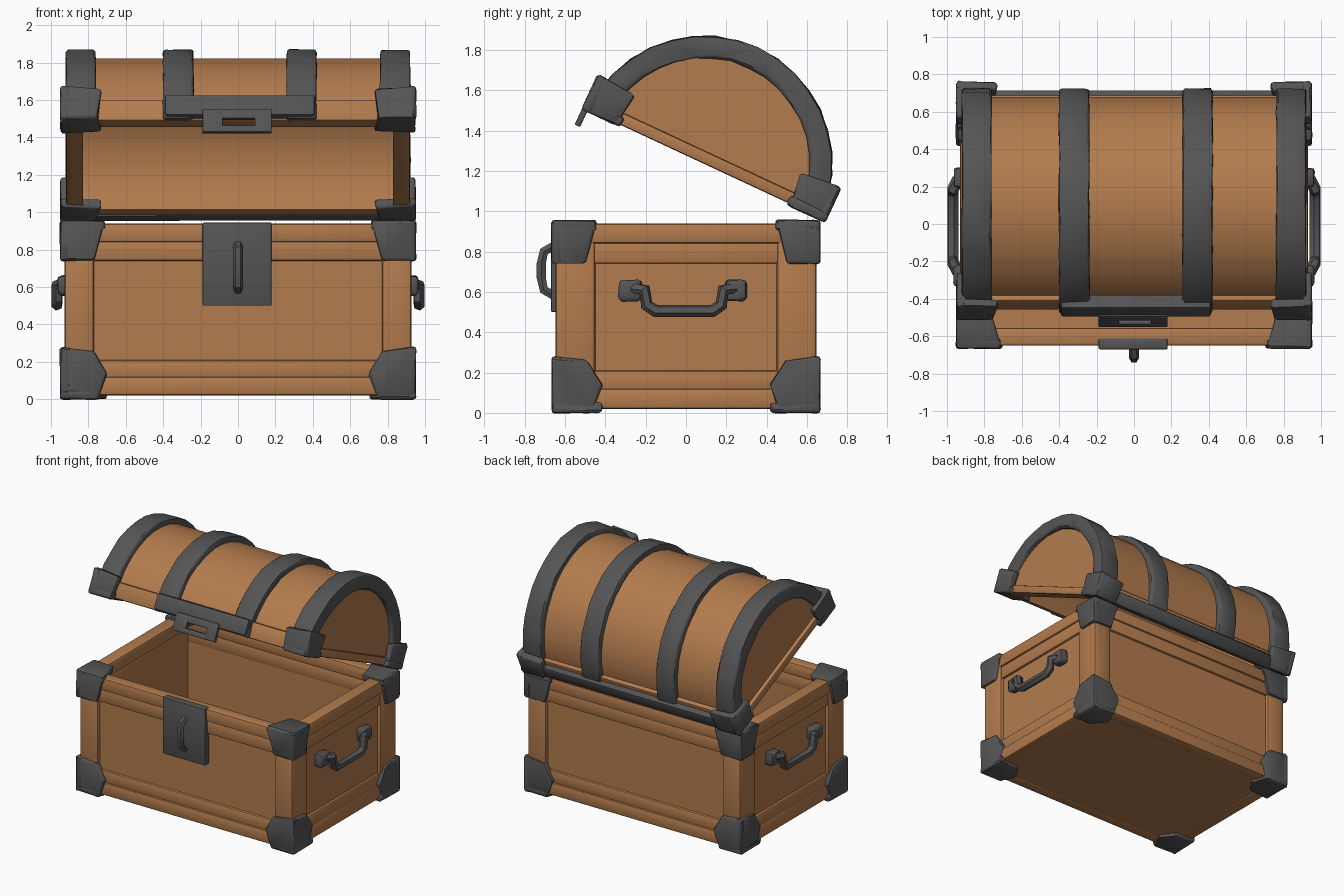
import bpy, bmesh, math, random
from mathutils import Matrix, Vector

random.seed(4)
if "Cube" in bpy.data.objects:
    bpy.data.objects.remove(bpy.data.objects["Cube"])


def material(name, colour):
    m = bpy.data.materials.new(name)
    m.use_nodes = True
    m.diffuse_color = (*colour, 1)
    m.node_tree.nodes["Principled BSDF"].inputs["Base Color"].default_value = (*colour, 1)
    return m


WOOD = material("warm wood", (0.45, 0.20, 0.075))
IRON = material("dark iron", (0.09, 0.09, 0.092))

# The lid is modelled closed, then swung open
LID = Matrix.Translation((0, 0.09, 1.235)) @ Matrix.Rotation(math.radians(-25), 4, 'X')
BASE = Matrix.Identity(4)


def prism(bm, pts, lo, hi, axis=0, bevel=0.0):
    """Extrude a 2D outline along an axis, with rounded edges."""
    part = bmesh.new()
    b, c = [i for i in range(3) if i != axis]
    rings = []
    for level in (lo, hi):
        ring = []
        for p in pts:
            co = Vector((0, 0, 0))
            co[axis], co[b], co[c] = level, p[0], p[1]
            ring.append(part.verts.new(co))
        rings.append(ring)
        part.faces.new(ring)
    n = len(pts)
    for i in range(n):
        j = (i + 1) % n
        part.faces.new((rings[0][i], rings[0][j], rings[1][j], rings[1][i]))
    bmesh.ops.recalc_face_normals(part, faces=part.faces)
    if bevel:
        sharp = [e for e in part.edges if e.calc_face_angle(0) > 0.6]
        bmesh.ops.bevel(part, geom=sharp, offset=bevel, segments=2, profile=0.5,
                        affect='EDGES', clamp_overlap=True)
    tmp = bpy.data.meshes.new("tmp")
    part.to_mesh(tmp)
    part.free()
    bm.from_mesh(tmp)
    bpy.data.meshes.remove(tmp)


def box(bm, x, y, z, bevel=0.012):
    prism(bm, [(y[0], z[0]), (y[1], z[0]), (y[1], z[1]), (y[0], z[1])], *x, 0, bevel)


def half_circle(r, steps=18):
    return [(r * math.cos(math.pi * i / steps), r * math.sin(math.pi * i / steps))
            for i in range(steps + 1)]


def arch(bm, r0, r1, x0, x1, bevel=0.0):
    prism(bm, half_circle(r1) + half_circle(r0)[::-1], x0, x1, 0, bevel)


def frame(bm, x, y, wall_x, wall_y, z, bevel=0.015):
    """Four rails around a rectangle."""
    for s in (-1, 1):
        box(bm, (-x, x), sorted((s * y, s * wall_y)), z, bevel)
        box(bm, sorted((s * x, s * wall_x)), (-y, y), z, bevel)


def corner(bm, point, size, shape, thick=0.05):
    """Three plates wrapped around one outer corner."""
    px, py, pz, dz = point
    origin = (px, py, pz)
    inward = (-math.copysign(1, px), -math.copysign(1, py), dz)
    for a in range(3):
        b, c = [i for i in range(3) if i != a]
        pts = [(origin[b] + inward[b] * size[b] * u, origin[c] + inward[c] * size[c] * v)
               for u, v in shape]
        prism(bm, pts, origin[a], origin[a] + inward[a] * thick, a, 0.014)


def finish(name, bm, mat, place=BASE, wobble=0.0):
    for v in bm.verts:
        v.co += Vector([random.uniform(-wobble, wobble) for _ in range(3)])
    bm.transform(place)
    mesh = bpy.data.meshes.new(name)
    bm.to_mesh(mesh)
    bm.free()
    mesh.materials.append(mat)
    ob = bpy.data.objects.new(name, mesh)
    bpy.context.collection.objects.link(ob)
    smooth(ob)
    return ob


def smooth(ob):
    bpy.ops.object.select_all(action='DESELECT')
    ob.select_set(True)
    bpy.context.view_layer.objects.active = ob
    bpy.ops.object.shade_smooth_by_angle(angle=math.radians(40))


def rod(name, points, radius):
    """Six-sided bent iron bar."""
    cu = bpy.data.curves.new(name, 'CURVE')
    cu.dimensions = '3D'
    cu.bevel_depth = radius
    cu.bevel_resolution = 1
    cu.use_fill_caps = True
    sp = cu.splines.new('POLY')
    sp.points.add(len(points) - 1)
    for p, co in zip(sp.points, points):
        p.co = (*co, 1)
    ob = bpy.data.objects.new(name, cu)
    bpy.context.collection.objects.link(ob)
    cu.materials.append(IRON)
    bpy.ops.object.select_all(action='DESELECT')
    ob.select_set(True)
    bpy.context.view_layer.objects.active = ob
    bpy.ops.object.convert(target='MESH')
    smooth(bpy.context.object)


# Chest body: recessed panels and floor
bm = bmesh.new()
frame(bm, 0.90, 0.62, 0.83, 0.56, (0.04, 0.92), 0)
box(bm, (-0.9, 0.9), (-0.62, 0.62), (0.025, 0.08), 0)
finish("body_panels", bm, WOOD)

# Chest body: stepped rails and corner posts
bm = bmesh.new()
for x, y, z in ((0.93, 0.65, (0.02, 0.12)), (0.918, 0.638, (0.11, 0.21)),
                (0.918, 0.638, (0.74, 0.85)), (0.93, 0.65, (0.84, 0.94))):
    frame(bm, x, y, 0.825, 0.555, z)
for sx in (-1, 1):
    for sy in (-1, 1):
        box(bm, sorted((sx * 0.77, sx * 0.928)), sorted((sy * 0.57, sy * 0.648)), (0.05, 0.9), 0.02)
        box(bm, sorted((sx * 0.85, sx * 0.928)), sorted((sy * 0.45, sy * 0.648)), (0.05, 0.9), 0.02)
finish("body_frame", bm, WOOD)

# Lid: curved shell, end panels and base rails
bm = bmesh.new()
arch(bm, 0.52, 0.59, -0.88, 0.88)
for s in (-1, 1):
    prism(bm, half_circle(0.55), *sorted((s * 0.83, s * 0.89)))
frame(bm, 0.92, 0.605, 0.83, 0.52, (0, 0.06), 0.012)
for s in (-1, 1):
    box(bm, (-0.9, 0.9), sorted((s * 0.54, s * 0.608)), (0.0, 0.12))
finish("lid_wood", bm, WOOD, LID)

# Lid: iron bands
for name, x0, x1, inner in (("end_band_right", -0.92, -0.76, 0.525), ("end_band_left", 0.76, 0.92, 0.525),
                            ("middle_band_right", -0.40, -0.24, 0.57), ("middle_band_left", 0.26, 0.42, 0.57)):
    bm = bmesh.new()
    arch(bm, inner, 0.635, x0, x1, 0.014)
    finish(name, bm, IRON, LID, 0.004)

# Iron corner caps on body and lid
low_shape = [(0, 0), (0.8, 0), (1, 0.5), (0.7, 0.93), (0, 1)]
top_shape = [(0, 0), (1, 0), (0.75, 1), (0, 1)]
lid_shape = [(0, 0), (0.9, 0), (1, 0.9), (0, 1)]
for sx, side in ((-1, "right"), (1, "left")):
    for sy, end in ((-1, "front"), (1, "back")):
        for level, z, dz, size, shape, place in (
                ("bottom", 0, 1, (0.25, 0.25, 0.28), low_shape, BASE),
                ("top", 0.955, -1, (0.24, 0.22, 0.215), top_shape, BASE),
                ("lid", -0.01, 1, (0.22, 0.21, 0.19), lid_shape, LID)):
            bm = bmesh.new()
            corner(bm, (sx * 0.95, sy * 0.665, z, dz), size, shape)
            finish(f"{level}_corner_{end}_{side}", bm, IRON, place, 0.004)

# Lid front strap with slotted hasp
bm = bmesh.new()
box(bm, (-0.39, 0.41), (-0.655, -0.58), (0.01, 0.13))
for x in ((-0.19, -0.08), (0.09, 0.18)):
    box(bm, x, (-0.665, -0.635), (-0.095, 0.04), 0.006)
box(bm, (-0.19, 0.18), (-0.665, -0.635), (-0.095, -0.055), 0.006)
box(bm, (-0.19, 0.18), (-0.665, -0.635), (-0.015, 0.04), 0.006)
finish("hasp", bm, IRON, LID)

# Rear hinge strip
bm = bmesh.new()
box(bm, (-0.9, 0.9), (0.585, 0.65), (-0.01, 0.09))
finish("hinge_strip", bm, IRON, LID, 0.004)

# Lock plate and staple
bm = bmesh.new()
box(bm, (-0.19, 0.18), (-0.67, -0.61), (0.50, 0.945), 0.008)
finish("lock_plate", bm, IRON)
rod("lock_staple", [(0, -0.65, 0.83), (0, -0.705, 0.80), (0, -0.718, 0.74), (0, -0.718, 0.67),
                    (0, -0.705, 0.61), (0, -0.65, 0.58)], 0.026)

# Side handles with mounts
for s, side in ((-1, "right"), (1, "left")):
    bm = bmesh.new()
    for y in ((-0.335, -0.22), (0.195, 0.30)):
        box(bm, sorted((s * 0.89, s * 0.965)), y, (0.555, 0.66), 0.02)
    finish(f"handle_mounts_{side}", bm, IRON, BASE, 0.004)
    x = s * 0.968
    rod(f"handle_{side}", [(s * 0.94, -0.26, 0.615), (x, -0.205, 0.61), (x, -0.195, 0.535),
                           (x, -0.15, 0.505), (x, 0.13, 0.505), (x, 0.175, 0.535),
                           (x, 0.185, 0.61), (s * 0.94, 0.24, 0.615)], 0.032)
